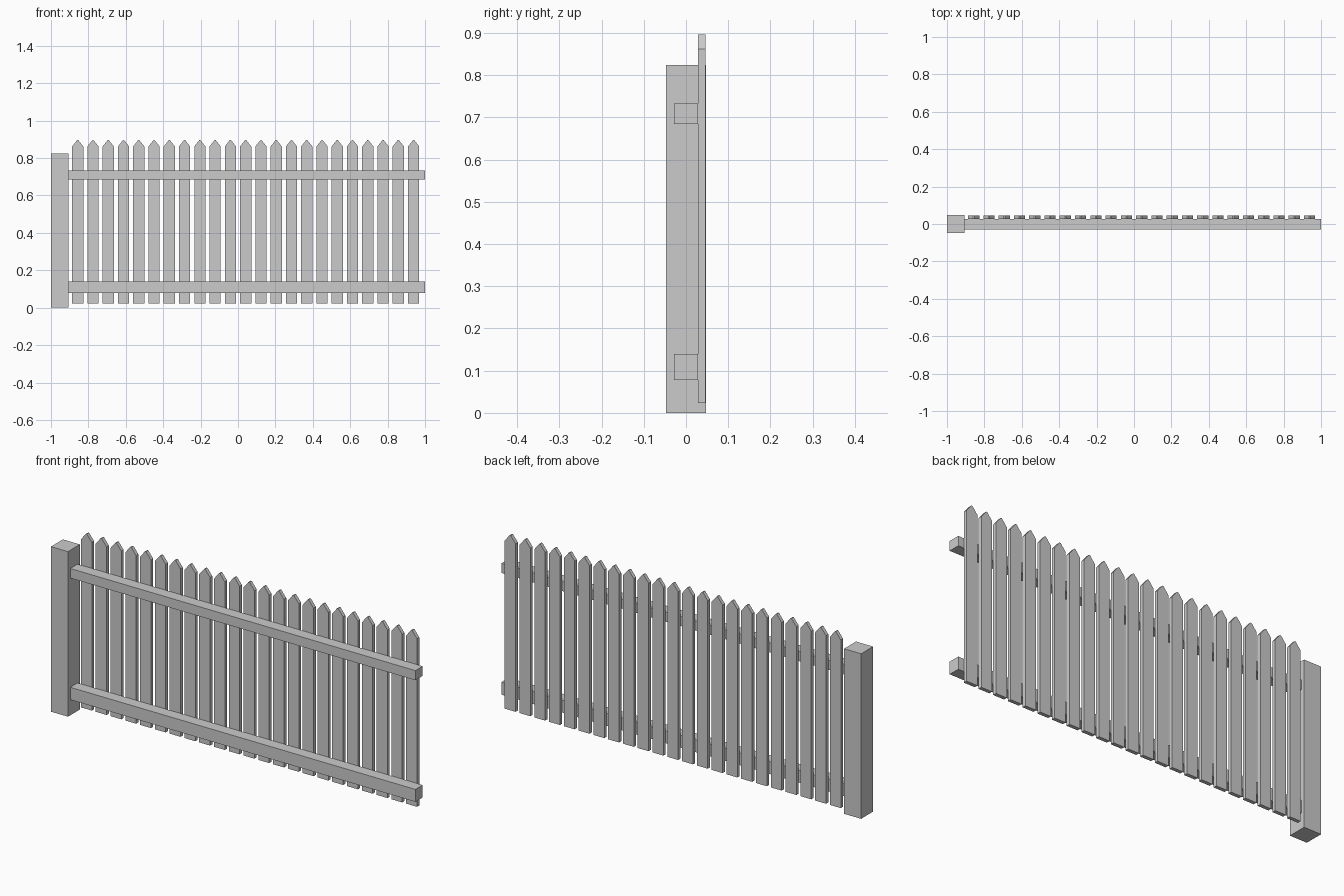
import bpy

if "Cube" in bpy.data.objects:
    bpy.data.objects.remove(bpy.data.objects["Cube"])


def prism(name, profile, y0, y1):
    """Extrude an x-z outline (counter-clockwise seen from the front) along y."""
    n = len(profile)
    verts = [(x, y0, z) for x, z in profile] + [(x, y1, z) for x, z in profile]
    faces = [tuple(range(n)), tuple(reversed(range(n, 2 * n)))]
    faces += [(i, i + n, (i + 1) % n + n, (i + 1) % n) for i in range(n)]
    mesh = bpy.data.meshes.new(name)
    mesh.from_pydata(verts, [], faces)
    obj = bpy.data.objects.new(name, mesh)
    bpy.context.collection.objects.link(obj)
    return obj


def box(name, x0, x1, y0, y1, z0, z1):
    return prism(name, [(x0, z0), (x1, z0), (x1, z1), (x0, z1)], y0, y1)


# End post
box("post", -1.0, -0.906, -0.047, 0.047, 0.0, 0.824)

# Horizontal rails
box("upper_rail", -0.906, 1.0, -0.029, 0.028, 0.685, 0.733)
box("lower_rail", -0.906, 1.0, -0.029, 0.028, 0.078, 0.14)

# Pointed pickets on the back of the rails
COUNT, FIRST, LAST, HALF = 23, -0.857, 0.939, 0.03
for i in range(COUNT):
    c = FIRST + (LAST - FIRST) * i / (COUNT - 1)
    outline = [(c - HALF, 0.023), (c + HALF, 0.023), (c + HALF, 0.862),
               (c + 0.003, 0.896), (c - 0.003, 0.896), (c - HALF, 0.862)]
    prism(f"picket_{i + 1:02d}", outline, 0.028, 0.046)
